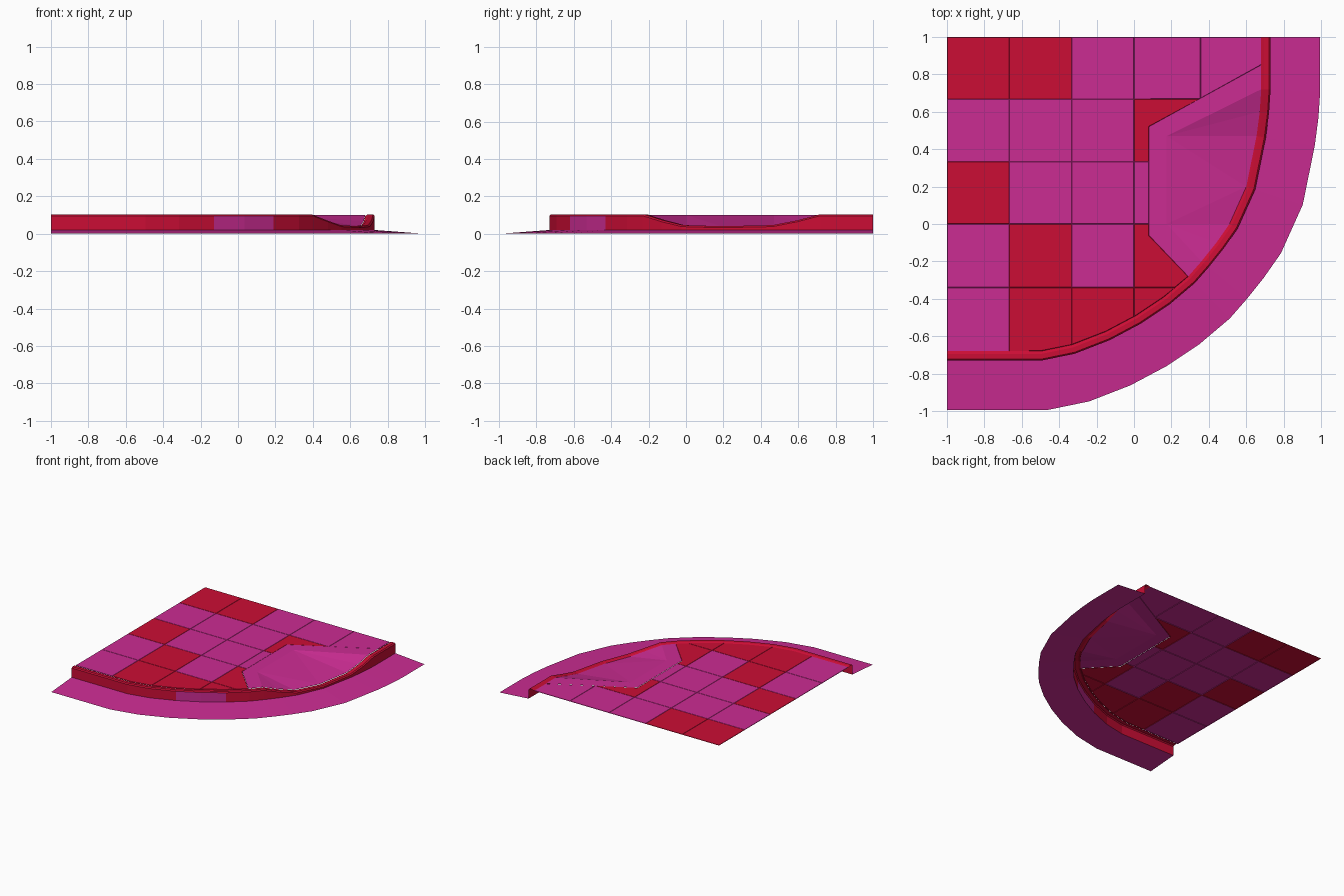
import bpy
import bmesh
from mathutils import Vector

cube = bpy.data.objects.get("Cube")
if cube:
    bpy.data.objects.remove(cube)


def material(name, rgb):
    mat = bpy.data.materials.new(name)
    mat.use_nodes = True
    mat.diffuse_color = (*rgb, 1)
    mat.node_tree.nodes["Principled BSDF"].inputs["Base Color"].default_value = (*rgb, 1)
    return mat


MAGENTA = material("magenta", (0.60, 0.025, 0.29))
RED = material("red", (0.60, 0.004, 0.035))
TOP = 0.10

# Inner curb line: x, y, height
PATH = [(-1, -.68, TOP), (-.5, -.68, TOP), (-.33, -.645, TOP), (-.15, -.575, TOP),
        (.01, -.49, TOP), (.16, -.39, TOP), (.29, -.28, TOP), (.36, -.2, TOP),
        (.44, -.1, .068), (.51, 0, .042), (.6, .2, .036), (.655, .47, .042),
        (.672, .6, .068), (.68, .72, TOP), (.68, .85, TOP), (.68, 1, TOP)]
RAMP_START, RAMP_END = 7, 13      # where the curb begins and ends its dip


def outward_normals():
    """Horizontal normals of the curb line, scaled for mitred corners."""
    flat = [Vector(p[:2]) for p in PATH]
    sides = []
    for a, b in zip(flat, flat[1:]):
        d = (b - a).normalized()
        sides.append(Vector((d.y, -d.x)))
    result = [sides[0]]
    for a, b in zip(sides, sides[1:]):
        mid = (a + b).normalized()
        result.append(mid / mid.dot(a))
    return result + [sides[-1]]


NORMALS = outward_normals()


def finish(bm, name, mats):
    mesh = bpy.data.meshes.new(name)
    bm.to_mesh(mesh)
    bm.free()
    for mat in mats:
        mesh.materials.append(mat)
    obj = bpy.data.objects.new(name, mesh)
    bpy.context.collection.objects.link(obj)
    return obj


def faces_object(name, polygons, mat):
    bm = bmesh.new()
    for poly in polygons:
        bm.faces.new([bm.verts.new(p) for p in poly])
    bmesh.ops.remove_doubles(bm, verts=bm.verts, dist=0.0001)
    return finish(bm, name, [mat])


def sweep(name, profile, first, last, mats, pick=None):
    """Sweep (offset, height function) pairs along part of the curb line."""
    bm = bmesh.new()
    rings = []
    for i in range(first, last + 1):
        x, y, z = PATH[i]
        n = NORMALS[i]
        rings.append([bm.verts.new((x + n.x * off, y + n.y * off, height(z)))
                      for off, height in profile])
    for i, (a, b) in enumerate(zip(rings, rings[1:])):
        for j in range(len(profile) - 1):
            face = bm.faces.new((a[j], a[j + 1], b[j + 1], b[j]))
            if pick:
                face.material_index = pick(i, j)
    return finish(bm, name, mats)


# Paving: one outline, cut on a grid, each tile raised from its joint
bm = bmesh.new()
outline = [p[:2] for p in PATH[:RAMP_START]]
outline += [(.08, -.06), (.08, .52), (.68, .85), (.68, 1), (-1, 1)]
bm.faces.new([bm.verts.new((x, y, TOP - .003)) for x, y in outline])
GRID_X = [-.667, -.333, 0, .356]
GRID_Y = [.667, .333, 0, -.34]
for axis, cuts in ((Vector((1, 0, 0)), GRID_X), (Vector((0, 1, 0)), GRID_Y)):
    for cut in cuts:
        bmesh.ops.bisect_plane(bm, geom=bm.verts[:] + bm.edges[:] + bm.faces[:],
                               plane_co=axis * cut, plane_no=axis)
PATTERN = ["RRMMM", "MMMRM", "RMMMM", "MRMRR", "MRRRR"]   # rows from the back
for face in bm.faces:
    c = face.calc_center_bounds()
    col = sum(c.x > g for g in GRID_X)
    row = sum(c.y < g for g in GRID_Y)
    face.material_index = int(PATTERN[row][col] == "R")
bmesh.ops.inset_individual(bm, faces=bm.faces[:], thickness=.003, depth=.003)
finish(bm, "paving_tiles", [MAGENTA, RED])

# Curb with chamfered top; one painted stretch on its outer face
sweep("curb",
      [(0, lambda z: z - .004), (.008, lambda z: z), (.015, lambda z: z + .004),
       (.042, lambda z: z + .004), (.05, lambda z: z - .004), (.05, lambda z: .02)],
      0, len(PATH) - 1, [RED, MAGENTA],
      lambda i, j: int(j == 4 and i in (3, 4)))

# Gutter in three poured lengths, sloping away from the curb
for name, first, last in (("gutter_front", 0, 3), ("gutter_corner", 3, 9),
                          ("gutter_side", 9, len(PATH) - 1)):
    sweep(name, [(.05, lambda z: .02), (.315, lambda z: 0)], first, last, [MAGENTA])

# Ramp border: flat strip around the dip
inner_front, inner_back = (.175, 0, TOP), (.175, .47, TOP)
outer_front, outer_back = (.08, -.06, TOP), (.08, .52, TOP)
faces_object("ramp_border", [
    (outer_front, PATH[6], PATH[RAMP_START], inner_front),
    (outer_back, outer_front, inner_front, inner_back),
    (outer_back, inner_back, PATH[RAMP_END], PATH[14])], MAGENTA)

# Ramp floor and its two flared wings
faces_object("ramp_floor", [
    (inner_front, PATH[9], PATH[10]),
    (inner_front, PATH[10], inner_back),
    (inner_back, PATH[10], PATH[11])], MAGENTA)
for name, corner, first, last in (("ramp_wing_front", inner_front, RAMP_START, 9),
                                  ("ramp_wing_back", inner_back, 11, RAMP_END)):
    faces_object(name, [(corner, PATH[i], PATH[i + 1]) for i in range(first, last)], MAGENTA)
